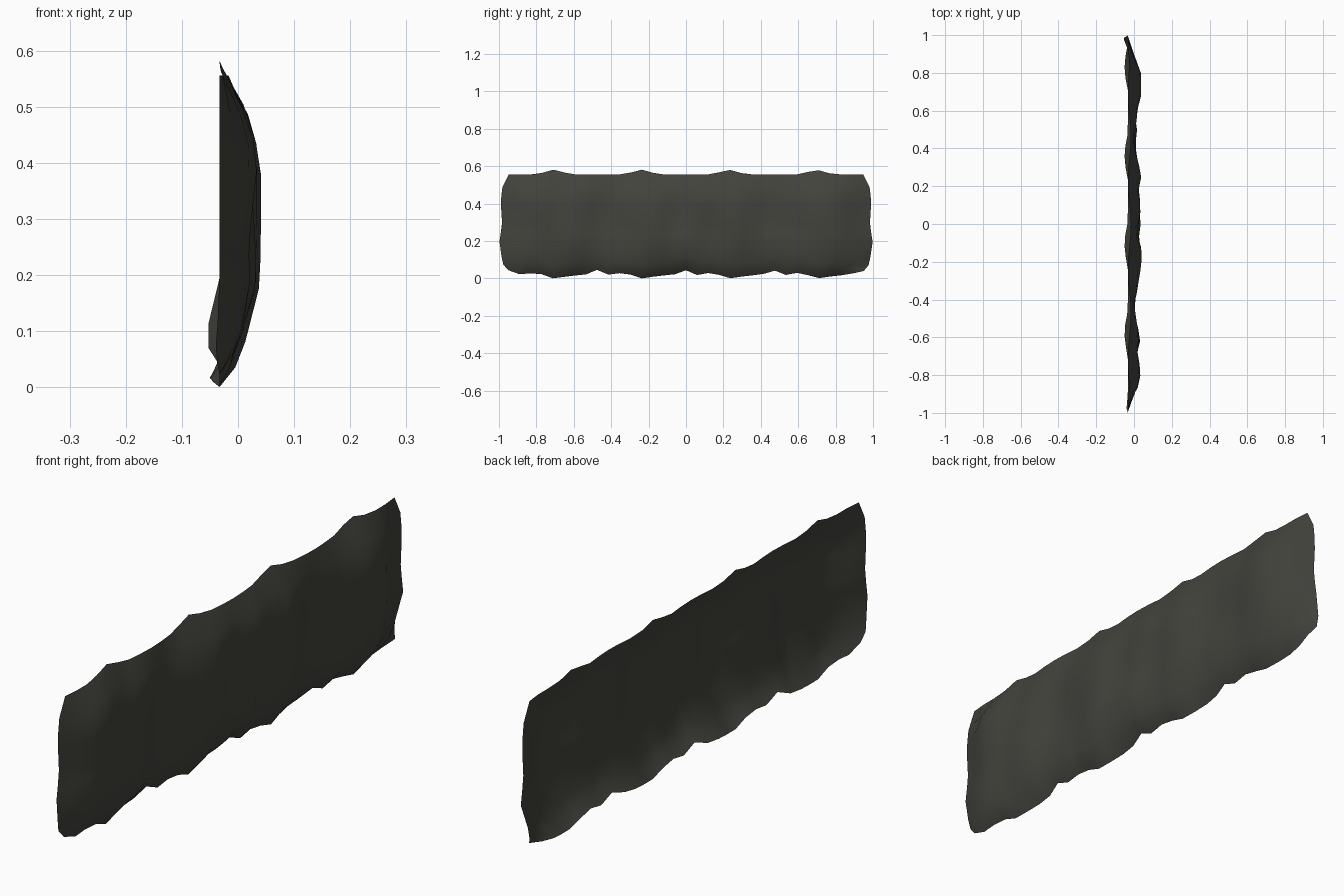
import bpy, bmesh, math

if "Cube" in bpy.data.objects:
    bpy.data.objects.remove(bpy.data.objects["Cube"])


def lerp(pts, v):
    """Piecewise linear profile lookup."""
    if v <= pts[0][0]:
        return pts[0][1]
    for (a, p), (b, q) in zip(pts, pts[1:]):
        if v <= b:
            return p + (q - p) * (v - a) / (b - a)
    return pts[-1][1]


PERIOD = 0.47
# Rim outlines repeated four times along the sheet (offset from a peak, height)
TOP = [(0, .582), (.075, .561), (.1, .556), (.37, .556), (.395, .561), (.47, .582)]
BOTTOM = [(0, 0), (.09, .013), (.18, .022), (.235, .046), (.3, .018),
          (.38, .033), (.47, 0)]
END = [(0, .95), (.045, .95), (.065, .975), (.18, 1), (.29, .983), (.4, .99),
       (.48, .985), (.53, .965), (.56, .945), (.6, .945)]
# Bulge of the shell along the length, and its cross-section from foot to top
RIDGE = [(-1, -.035), (-.95, -.02), (-.88, .02), (-.8, .035), (-.68, .02),
         (-.6, .038), (-.45, .002), (-.36, .02), (-.3, .024), (-.23, .045),
         (-.13, .048), (-.07, .02), (0, .04), (.08, .04), (.15, .02),
         (.24, .042), (.35, .02), (.43, .004), (.52, .02), (.57, .012),
         (.67, .038), (.8, .042), (.86, .016), (.95, -.02), (1, -.035)]
SECTION = [(0, 0), (.05, .33), (.14, .62), (.3, .88), (.5, .84), (.67, .92),
           (.77, .86), (.87, .62), (.94, .4), (1, 0)]

ROWS = [0, .06, .14, .3, .4, .5, .67, .77, .87, 1]
COLS = 32

bm = bmesh.new()
grid = []
for i in range(COLS + 1):
    u = -1 + 2 * i / COLS
    ph = (u * .95 + .71) % PERIOD
    top, bot = lerp(TOP, ph), lerp(BOTTOM, ph)
    valley = .5 - .5 * math.cos(2 * math.pi * ph / PERIOD)
    col = []
    for t in ROWS:
        z = bot + (top - bot) * t
        y = u * lerp(END, z)
        # slanted creases shift the ridge pattern with height
        ridge = lerp(RIDGE, y - .12 * (t - .5) * (1 - u * u))
        wave = .007 * math.sin(13 * y + 8 * t) * math.sin(math.pi * t)
        # the foot flares backwards and the top leans forwards between peaks
        flare = max(0, math.cos(2 * math.pi * (y - .36) / PERIOD))
        edge = -.033 - .017 * flare * max(0, 1 - t / .2)
        edge += .016 * valley * max(0, 1 - (1 - t) / .3) * (1 - u ** 8)
        bulge = (ridge - edge) * lerp(SECTION, t)
        if i in (0, COLS):
            bulge = wave = 0
            # one lower corner is curled back
            if i == COLS and .05 < t < .2:
                edge = -.053
        col.append(bm.verts.new((edge + bulge + wave, y, z)))
    grid.append(col)

# Skin the open shell, facing outwards to +x
for i in range(COLS):
    for j in range(len(ROWS) - 1):
        f = bm.faces.new((grid[i][j], grid[i + 1][j],
                          grid[i + 1][j + 1], grid[i][j + 1]))
        f.smooth = True

mesh = bpy.data.meshes.new("rough_shell")
bm.to_mesh(mesh)
bm.free()
shell = bpy.data.objects.new("rough_shell", mesh)
bpy.context.collection.objects.link(shell)

mat = bpy.data.materials.new("charcoal stone")
mat.diffuse_color = (.056, .056, .047, 1)
mat.use_nodes = True
mat.node_tree.nodes["Principled BSDF"].inputs["Base Color"].default_value = mat.diffuse_color
mesh.materials.append(mat)
